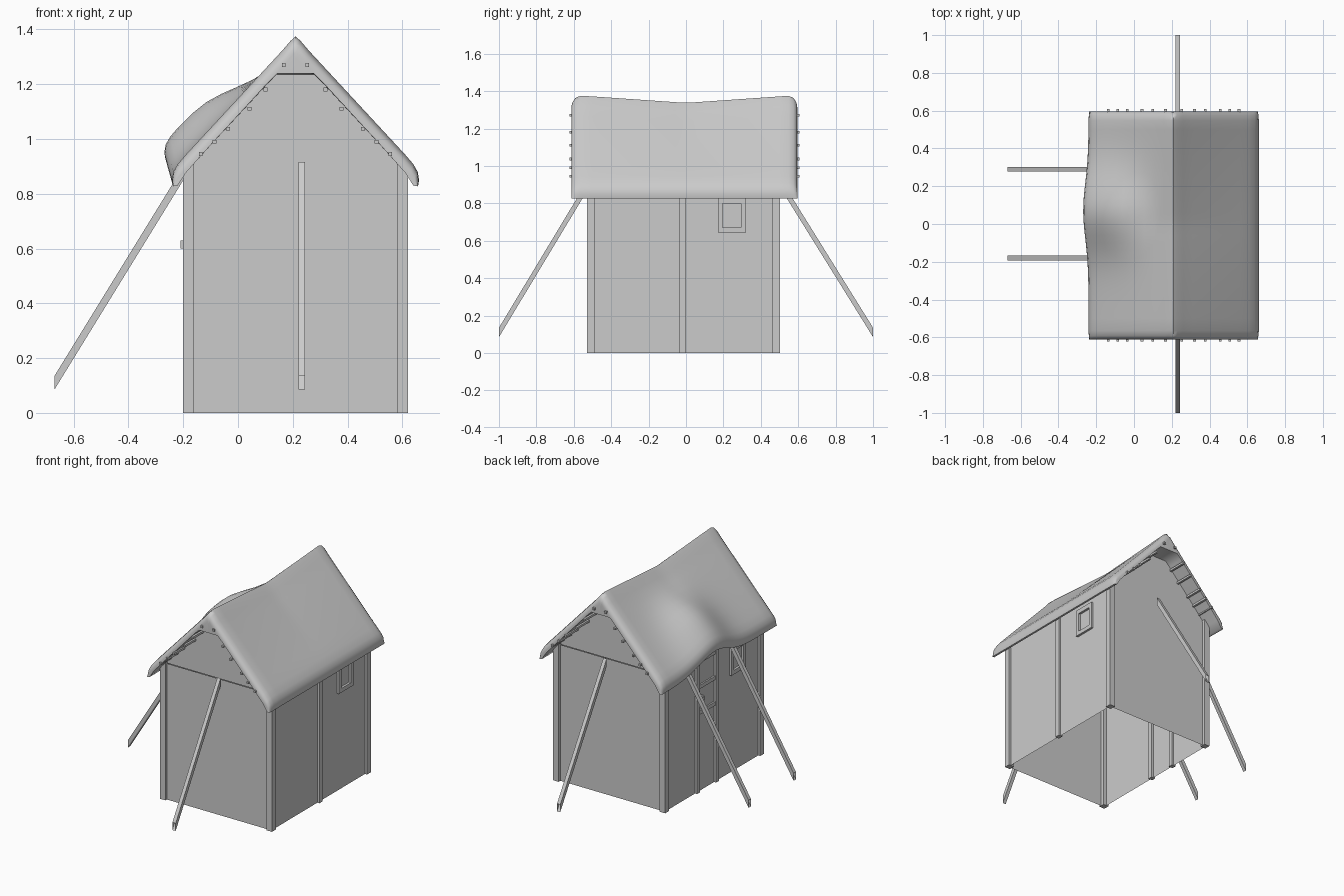
import bpy, math

if "Cube" in bpy.data.objects:
    bpy.data.objects.remove(bpy.data.objects["Cube"])

CX = 0.21                      # x of the ridge
X0, X1, Y0, Y1 = -0.185, 0.605, -0.515, 0.485   # wall planes


def mesh(name, verts, faces, smooth=False):
    me = bpy.data.meshes.new(name)
    me.from_pydata(verts, [], faces)
    ob = bpy.data.objects.new(name, me)
    bpy.context.collection.objects.link(ob)
    if smooth:
        bpy.context.view_layer.objects.active = ob
        ob.select_set(True)
        bpy.ops.object.shade_smooth_by_angle(angle=math.radians(45))
        ob.select_set(False)
    return ob


def box(name, x0, x1, y0, y1, z0, z1):
    v = [(x, y, z) for z in (z0, z1) for x, y in ((x0, y0), (x1, y0), (x1, y1), (x0, y1))]
    f = [(3, 2, 1, 0), (4, 5, 6, 7)] + [(i, (i + 1) % 4, 4 + (i + 1) % 4, 4 + i) for i in range(4)]
    return mesh(name, v, f)


# Walls, open at the bottom
c = [(X0, Y0), (X1, Y0), (X1, Y1), (X0, Y1)]
mesh("walls", [(x, y, z) for z in (0, 0.9) for x, y in c],
     [(i, (i + 1) % 4, 4 + (i + 1) % 4, 4 + i) for i in range(4)])
for name, y, order in (("front_gable", Y0 + 0.005, (0, 1, 2)), ("back_gable", Y1 - 0.005, (2, 1, 0))):
    mesh(name, [(X0, y, 0.9), (X1, y, 0.9), (CX, y, 1.31)], [order])

# Corner posts and side posts
for x in (-0.20, 0.58):
    for y in (-0.53, 0.463):
        box("corner_post", x, x + 0.04, y, y + 0.04, 0, 0.91)
box("right_post", 0.59, 0.62, -0.035, 0.0, 0, 0.9)
for y in (0.14, -0.06):
    box("door_post", -0.20, -0.17, y, y + 0.03, 0, 0.93)

# Door crossbars and handle
for z in (0.51, 0.68, 0.85):
    box("door_bar", -0.195, -0.18, -0.03, 0.14, z, z + 0.025)
box("door_handle", -0.21, -0.185, 0.105, 0.12, 0.60, 0.63)


# Windows: frame of four bars around the wall pane
def window(x0, x1, yc):
    for a, b in ((-0.075, -0.05), (0.05, 0.075)):
        box("window_side", x0, x1, yc + a, yc + b, 0.645, 0.83)
    for a, b in ((0.645, 0.672), (0.80, 0.83)):
        box("window_rail", x0, x1, yc - 0.05, yc + 0.05, a, b)


window(0.595, 0.62, 0.245)
window(-0.20, -0.175, -0.265)


# Slanted props: open tubes leaning on the walls, cut upright at the foot
def prop(name, foot, top, side):
    (fx, fy), (tx, ty), (sx, sy) = foot, top, side
    v = []
    for (px, py), z in ((foot, 0.085), (top, 0.865)):
        for s, h in ((-1, 0), (1, 0), (1, 0.05), (-1, 0.05)):
            v.append((px + s * sx, py + s * sy, z + h))
    mesh(name, v, [(i, (i + 1) % 4, 4 + (i + 1) % 4, 4 + i) for i in range(4)])


for s, y in ((-1, Y0 - 0.015), (1, Y1 + 0.03)):
    prop("end_prop", (0.232, s), (0.232, y), (0.012, 0))
for y in (0.29, -0.18):
    prop("side_prop", (-0.67, y), (-0.19, y), (0, 0.012))

# Roof battens poking out at both ends
for dx, z in ((0.043, 1.27), (0.11, 1.18), (0.168, 1.11), (0.246, 1.037), (0.296, 0.99), (0.346, 0.945)):
    for s in (-1, 1):
        x = CX + s * dx
        box("roof_batten", x - 0.007, x + 0.007, -0.622, 0.608, z - 0.007, z + 0.007)


# Thatch roof: closed section lofted along y, ridge sags, left eave lifts over the door
def step(a, b, t):
    t = min(max((t - a) / (b - a), 0), 1)
    return t * t * (3 - 2 * t)


outer = [(0.02, 1.356), (0.05, 1.321)] + [(d, 1.375 - 1.08 * d) for d in (0.1, 0.15, 0.2, 0.25, 0.3, 0.35, 0.4)]
outer += [(0.43, 0.908), (0.446, 0.88), (0.451, 0.85)]
inner = [(0.447, 0.827), (0.43, 0.83), (0.40, 0.877), (0.3, 0.989), (0.2, 1.097), (0.1, 1.206), (0.068, 1.238)]
half = [(d, z, 1) for d, z in outer] + [(d, z, 0) for d, z in inner]
section = ([(0, 1.375, 1)] + half + [(0, 1.238, 0)] + [(-d, z, o) for d, z, o in reversed(half)])
# stations: y position and how far the outer skin is pulled in
edge = [(0.602, 0.055), (0.601, 0.04), (0.596, 0.022), (0.582, 0.008), (0.555, 0.0)]
stations = [(-y - 0.01, p) for y, p in edge]
stations += [(-0.5 + i * 0.04, 0) for i in range(26)]
stations += [(y - 0.007, p) for y, p in reversed(edge)]
verts = []
for y, pull in stations:
    bump = math.exp(-((y - 0.07) / 0.21) ** 2)
    sag = 0.038 * max(0, 1 - abs(y) / 0.55)
    for d, z, o in section:
        k = bump * step(0.06, 0.35, -d)
        zz = z - sag * max(0, 1 - abs(d) / 0.4) + 0.1 * k
        dd = d - 0.028 * k
        if o:                                   # round the end rims
            zz -= pull * (1.5 if d == 0 else 0.8 * step(0.80, 0.95, z))
            dd -= math.copysign(pull * 0.25, d) if d else 0
        verts.append((CX + dd, y, zz))
n = len(section)
faces = [(s * n + i, s * n + (i + 1) % n, (s + 1) * n + (i + 1) % n, (s + 1) * n + i)
         for s in range(len(stations) - 1) for i in range(n)]
# end caps: strips joining the outer skin to the underside
m = n // 2
last = (len(stations) - 1) * n
cap = [list(range(0, m + 1)), list(range(m, n)) + [0]]
for ring in cap:
    faces.append(tuple(reversed(ring)))
    faces.append(tuple(last + i for i in ring))
roof = mesh("thatch_roof", verts, faces, False)

# make every solid's normals consistent, then smooth the roof
import bmesh
for ob in bpy.data.objects:
    if ob.name.startswith(("walls", "front_gable", "back_gable")):
        continue
    bm = bmesh.new()
    bm.from_mesh(ob.data)
    bmesh.ops.recalc_face_normals(bm, faces=bm.faces)
    bm.to_mesh(ob.data)
    bm.free()
bpy.context.view_layer.objects.active = roof
roof.select_set(True)
bpy.ops.object.shade_smooth_by_angle(angle=math.radians(50))
